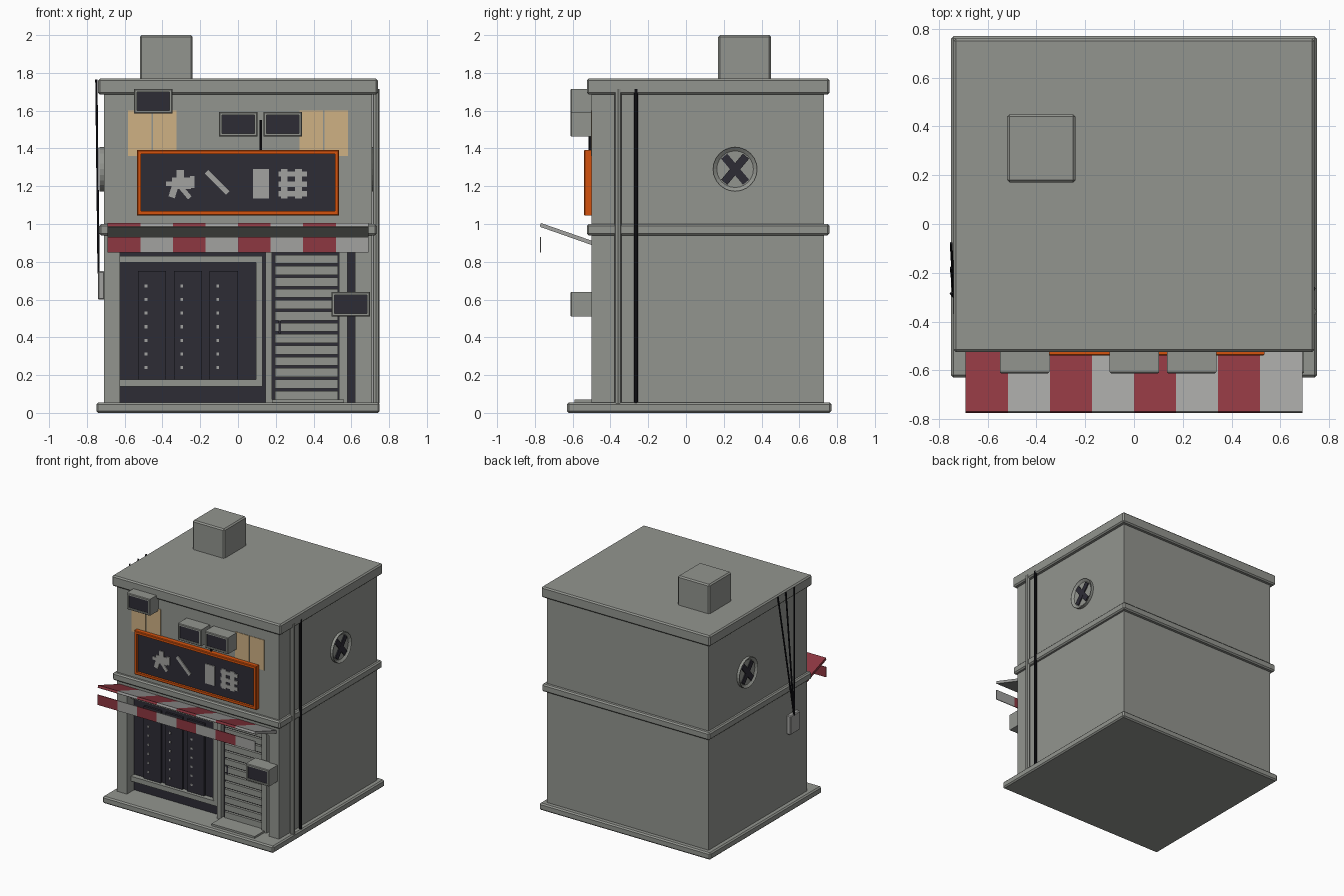
import bpy, bmesh, math
from mathutils import Vector, Matrix

if "Cube" in bpy.data.objects:
    bpy.data.objects.remove(bpy.data.objects["Cube"])


def mat(name, r, g, b):
    m = bpy.data.materials.new(name)
    m.diffuse_color = (r, g, b, 1)
    m.use_nodes = True
    m.node_tree.nodes["Principled BSDF"].inputs["Base Color"].default_value = m.diffuse_color
    return m


GREY = mat("concrete grey", 0.29, 0.30, 0.275)
LIGHT = mat("light grey", 0.36, 0.36, 0.35)
DARK = mat("dark slate", 0.026, 0.025, 0.036)
BLACK = mat("cable black", 0.008, 0.008, 0.011)
RED = mat("awning red", 0.27, 0.038, 0.052)
ORANGE = mat("sign orange", 0.66, 0.085, 0.004)
TAN = mat("window tan", 0.62, 0.44, 0.23)


def finish(name, bm, *mats):
    bmesh.ops.recalc_face_normals(bm, faces=bm.faces)
    me = bpy.data.meshes.new(name)
    bm.to_mesh(me)
    bm.free()
    for m in mats:
        me.materials.append(m)
    ob = bpy.data.objects.new(name, me)
    bpy.context.collection.objects.link(ob)
    return ob


def box(name, x0, x1, y0, y1, z0, z1, m, bevel=0, roll=0):
    """Box from its limits; roll turns it about the y axis."""
    bm = bmesh.new()
    bmesh.ops.create_cube(bm, size=1)
    bmesh.ops.scale(bm, vec=(x1 - x0, y1 - y0, z1 - z0), verts=bm.verts)
    if bevel:
        bmesh.ops.bevel(bm, geom=bm.edges[:], offset=bevel, segments=1, affect='EDGES')
    bmesh.ops.rotate(bm, matrix=Matrix.Rotation(roll, 3, 'Y'), verts=bm.verts)
    bmesh.ops.translate(bm, vec=((x0 + x1) / 2, (y0 + y1) / 2, (z0 + z1) / 2), verts=bm.verts)
    return finish(name, bm, m)


def side_prism(name, profile, x0, x1, m):
    """Side profile (y, z) extruded along x."""
    bm = bmesh.new()
    f = bm.faces.new([bm.verts.new((x0, y, z)) for y, z in profile])
    ext = bmesh.ops.extrude_face_region(bm, geom=[f])["geom"]
    bmesh.ops.translate(bm, vec=(x1 - x0, 0, 0),
                        verts=[g for g in ext if isinstance(g, bmesh.types.BMVert)])
    return finish(name, bm, m)


def rod(name, a, b, r, m, sides=6):
    a, b = Vector(a), Vector(b)
    bm = bmesh.new()
    bmesh.ops.create_cone(bm, cap_ends=True, segments=sides, radius1=r, radius2=r, depth=(b - a).length)
    rot = (b - a).to_track_quat('Z', 'Y').to_matrix()
    bmesh.ops.rotate(bm, matrix=rot, verts=bm.verts)
    bmesh.ops.translate(bm, vec=(a + b) / 2, verts=bm.verts)
    return finish(name, bm, m)


def frame(name, x0, x1, z0, z1, w, y_front, y_back, depth, m, inner):
    """Block whose front is inset by w and sunk by depth, with a coloured panel."""
    bm = bmesh.new()
    bmesh.ops.create_cube(bm, size=1)
    bmesh.ops.scale(bm, vec=(x1 - x0, y_back - y_front, z1 - z0), verts=bm.verts)
    bmesh.ops.translate(bm, vec=((x0 + x1) / 2, (y_front + y_back) / 2, (z0 + z1) / 2), verts=bm.verts)
    bm.normal_update()
    front = min(bm.faces, key=lambda f: f.normal.y)
    bmesh.ops.bevel(bm, geom=list(front.edges), offset=0.005, segments=1, affect='EDGES')
    bm.normal_update()
    front = max((f for f in bm.faces if f.normal.y < -0.99), key=lambda f: f.calc_area())
    bmesh.ops.inset_region(bm, faces=[front], thickness=w - 0.005)
    ext = bmesh.ops.extrude_face_region(bm, geom=[front])["geom"]
    bmesh.ops.delete(bm, geom=[front], context='FACES_ONLY')
    bmesh.ops.translate(bm, vec=(0, depth, 0), verts=[g for g in ext if isinstance(g, bmesh.types.BMVert)])
    for g in ext:
        if isinstance(g, bmesh.types.BMFace):
            g.material_index = 1
    return finish(name, bm, m, inner)


# Building mass: recessed ground floor under an overhanging upper floor
side_prism("building_body", [(-0.40, 0.04), (0.73, 0.04), (0.73, 1.72), (-0.50, 1.72),
                             (-0.50, 0.855), (-0.40, 0.855)], -0.71, 0.71, GREY)
box("base_slab", -0.75, 0.75, -0.63, 0.77, 0, 0.055, GREY, 0.01)
box("floor_belt", -0.735, 0.735, -0.525, 0.76, 0.94, 1.0, GREY, 0.01)
box("roof_slab", -0.74, 0.74, -0.525, 0.76, 1.685, 1.77, GREY, 0.01)
box("roof_block", -0.52, -0.24, 0.17, 0.45, 1.76, 2.0, GREY, 0.01)
box("left_pillar", -0.71, -0.625, -0.50, -0.39, 0.05, 0.86, GREY)
box("right_pillar", 0.62, 0.71, -0.50, -0.39, 0.05, 0.86, GREY)

# Shop window with frame and lockers
box("shop_window_back", -0.625, 0.145, -0.409, -0.40, 0.055, 0.85, DARK)
box("window_top_bar", -0.625, 0.13, -0.45, -0.40, 0.795, 0.83, GREY)
box("window_bottom_bar", -0.625, 0.13, -0.45, -0.40, 0.14, 0.178, GREY)
box("window_right_bar", 0.095, 0.13, -0.449, -0.40, 0.14, 0.829, GREY)
for i in range(3):
    x = -0.53 + 0.19 * i
    box("locker", x, x + 0.15, -0.425, -0.40, 0.178, 0.75, DARK)
    for k in range(7):
        z = 0.24 + 0.072 * k
        box("locker_light", x + 0.035, x + 0.05, -0.429, -0.42, z - 0.008, z + 0.008, LIGHT)

# Shutter door
box("door_left_post", 0.145, 0.18, -0.47, -0.39, 0.05, 0.86, GREY)
box("door_right_post", 0.535, 0.58, -0.47, -0.39, 0.05, 0.86, GREY)
box("door_back", 0.18, 0.535, -0.43, -0.40, 0.055, 0.85, DARK)
box("right_gap_panel", 0.58, 0.62, -0.409, -0.40, 0.055, 0.85, DARK)
for i in range(13):
    z = 0.07 + 0.06 * i
    box("shutter_slat", 0.195, 0.53, -0.45, -0.425, z, z + 0.047, GREY)
box("door_step", 0.18, 0.56, -0.59, -0.44, 0.05, 0.07, GREY)
box("door_handle", 0.215, 0.228, -0.454, -0.449, 0.42, 0.49, DARK)

# Striped awning and hanging valance
w = 1.38 / 8
for i in range(8):
    x = -0.69 + w * i
    m = RED if i % 2 == 0 else LIGHT
    side_prism("awning_stripe", [(-0.50, 0.893), (-0.50, 0.912), (-0.768, 1.005), (-0.774, 0.988)], x, x + w, m)
    box("valance_stripe", x, x + w, -0.773, -0.767, 0.85, 0.93, m)
side_prism("awning_underside", [(-0.50, 0.889), (-0.50, 0.893), (-0.772, 0.988), (-0.770, 0.984)],
           -0.69, 0.69, GREY)

# Upper windows, flush with the wall
for s in (-1, 1):
    for c in (0.387, 0.52):
        box("upper_window_pane", s * c - 0.062, s * c + 0.062, -0.504, -0.496, 1.36, 1.6, TAN)

# Sign board with plain pictograms
frame("sign_board", -0.535, 0.535, 1.045, 1.392, 0.03, -0.54, -0.50, 0.018, ORANGE, DARK)


def mark(x0, x1, z0, z1, roll=0):
    box("sign_shape", x0, x1, -0.529, -0.521, z0, z1, LIGHT, 0, roll)


mark(-0.35, -0.25, 1.185, 1.245)
mark(-0.38, -0.33, 1.20, 1.225)
mark(-0.325, -0.285, 1.24, 1.285)
mark(-0.36, -0.325, 1.14, 1.20, 0.3)
mark(-0.29, -0.265, 1.13, 1.20, -0.7)
mark(-0.255, -0.23, 1.19, 1.255)
mark(-0.19, -0.03, 1.207, 1.234, math.radians(45))
mark(0.08, 0.165, 1.135, 1.29)
for c in (0.245, 0.32):
    mark(c - 0.018, c + 0.018, 1.135, 1.29)
for c in (1.16, 1.21, 1.265):
    mark(0.215, 0.365, c - 0.014, c + 0.014)

# Wall boxes with dark fronts
for x0, z0 in ((-0.55, 1.585), (-0.10, 1.463), (0.135, 1.463), (0.495, 0.51)):
    frame("wall_unit", x0, x0 + 0.203, z0, z0 + 0.13, 0.02, -0.612, -0.49, 0.008, GREY, DARK)
rod("sign_cable", (0.12, -0.507, 1.38), (0.12, -0.507, 1.55), 0.008, BLACK)

# Round vents on both side walls
for s in (-1, 1):
    cy, cz = 0.26, 1.29
    bm = bmesh.new()
    bmesh.ops.create_cone(bm, cap_ends=True, segments=24, radius1=0.117, radius2=0.117, depth=0.04)
    bm.normal_update()
    top = max(bm.faces, key=lambda f: f.normal.z)
    bmesh.ops.inset_region(bm, faces=[top], thickness=0.02)
    bmesh.ops.translate(bm, vec=(0, 0, -0.015), verts=top.verts)
    bmesh.ops.rotate(bm, matrix=Matrix.Rotation(s * math.pi / 2, 3, 'Y'), verts=bm.verts)
    bmesh.ops.translate(bm, vec=(s * 0.713, cy, cz), verts=bm.verts)
    finish("round_vent", bm, GREY)
    for k in (-1, 1):
        bm = bmesh.new()
        bmesh.ops.create_cube(bm, size=1)
        bmesh.ops.scale(bm, vec=(0.009 + 0.001 * k, 0.18, 0.042), verts=bm.verts)
        bmesh.ops.rotate(bm, matrix=Matrix.Rotation(k * math.radians(50), 3, 'X'), verts=bm.verts)
        bmesh.ops.translate(bm, vec=(s * 0.721, cy, cz), verts=bm.verts)
        finish("vent_blade", bm, DARK)

# Pipes on the right wall
rod("grey_pipe", (0.73, -0.36, 0.05), (0.73, -0.36, 1.715), 0.018, GREY, 8)
rod("dark_pipe", (0.733, -0.265, 0.05), (0.733, -0.265, 1.715), 0.011, BLACK, 8)

# Junction box and cables on the left wall
box("junction_box", -0.742, -0.705, -0.375, -0.25, 0.6, 0.75, LIGHT, 0.006)
for y in (-0.08, -0.18, -0.285):
    rod("wall_cable", (-0.75, y, 1.765), (-0.738, -0.30, 0.74), 0.006, BLACK)
